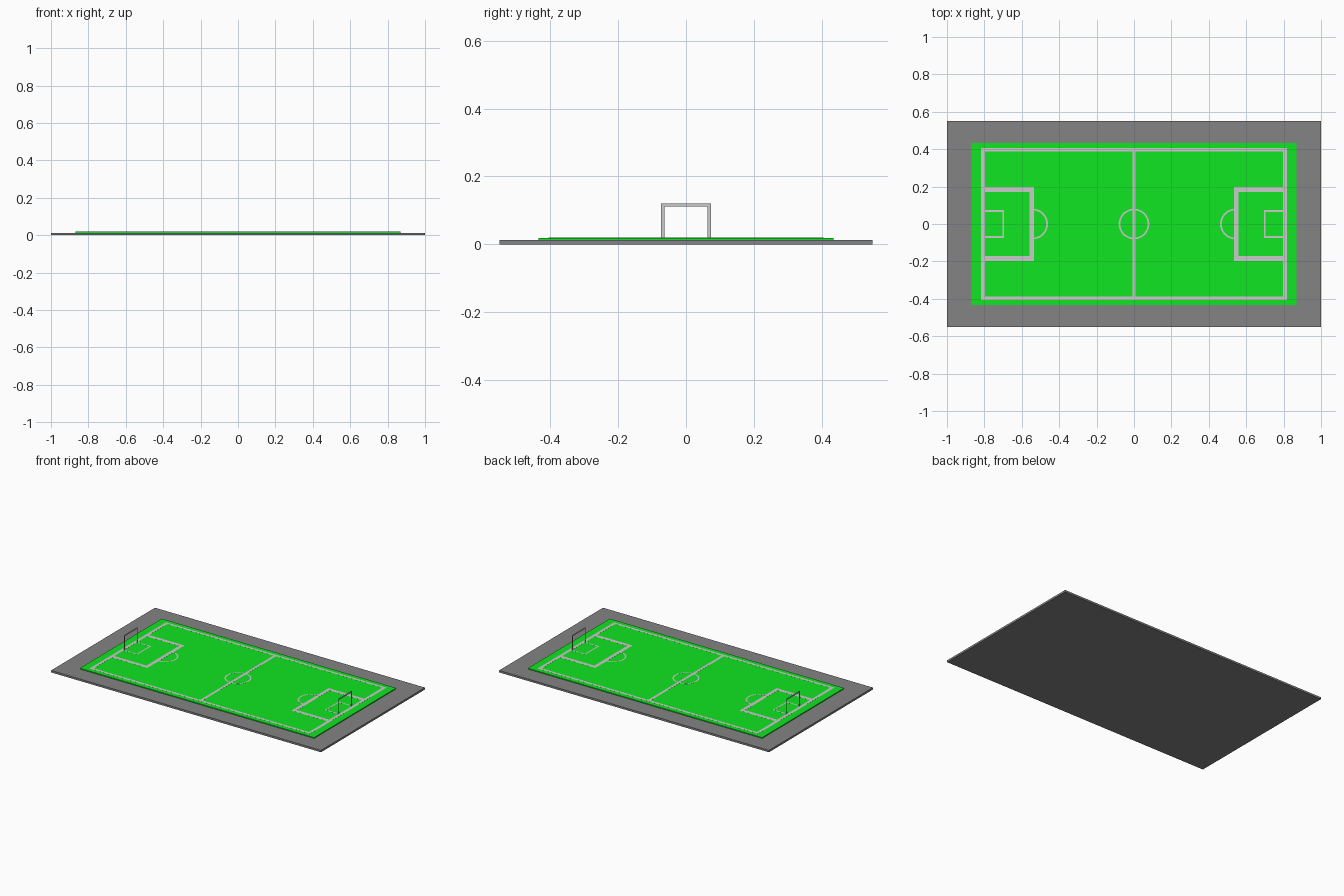
import bpy, bmesh, math
from mathutils import Vector

if "Cube" in bpy.data.objects:
    bpy.data.objects.remove(bpy.data.objects["Cube"])

BASE_TOP, TURF_TOP, LINE_TOP = 0.013, 0.0192, 0.0195


def material(name, rgb):
    m = bpy.data.materials.new(name)
    m.diffuse_color = (*rgb, 1)
    m.use_nodes = True
    m.node_tree.nodes["Principled BSDF"].inputs["Base Color"].default_value = m.diffuse_color
    return m


def slab(name, hx, hy, z0, z1, mat=None):
    bpy.ops.mesh.primitive_cube_add(size=1, location=(0, 0, (z0 + z1) / 2))
    ob = bpy.context.object
    ob.name = name
    ob.scale = (2 * hx, 2 * hy, z1 - z0)
    bpy.ops.object.transform_apply(location=True, rotation=False, scale=True)
    if mat:
        ob.data.materials.append(mat)
    return ob


def band(name, outer, inner, push, closed=False, mirror=False):
    """Solid strip between two matching outlines, extruded along push."""
    bm = bmesh.new()
    a = [bm.verts.new(p) for p in outer]
    b = [bm.verts.new(p) for p in inner]
    n = len(a)
    for i in range(n if closed else n - 1):
        j = (i + 1) % n
        bm.faces.new((a[i], a[j], b[j], b[i]))
    ext = bmesh.ops.extrude_face_region(bm, geom=bm.faces[:], use_keep_orig=True)
    moved = [g for g in ext["geom"] if isinstance(g, bmesh.types.BMVert)]
    bmesh.ops.translate(bm, vec=Vector(push), verts=moved)
    bmesh.ops.recalc_face_normals(bm, faces=bm.faces[:])
    me = bpy.data.meshes.new(name)
    bm.to_mesh(me)
    bm.free()
    ob = bpy.data.objects.new(name, me)
    bpy.context.collection.objects.link(ob)
    if mirror:
        mod = ob.modifiers.new("both_ends", "MIRROR")
        mod.use_mirror_merge = False
    return ob


UP = (0, 0, LINE_TOP - TURF_TOP)


def rect(hx, hy):
    return [(x, y, TURF_TOP) for x, y in ((hx, hy), (-hx, hy), (-hx, -hy), (hx, -hy))]


def area(x_goal, x_front, hy):
    return [(x, y, TURF_TOP) for x, y in
            ((x_goal, hy), (x_front, hy), (x_front, -hy), (x_goal, -hy))]


def arc(cx, r, start, end, n):
    return [(cx + r * math.cos(t), r * math.sin(t), TURF_TOP)
            for t in (start + (end - start) * i / n for i in range(n + 1))]


# Ground slab and turf
slab("ground_slab", 1.0, 0.55, 0, BASE_TOP, material("dark_grey", (0.228, 0.228, 0.228)))
slab("turf", 0.868, 0.434, BASE_TOP, TURF_TOP, material("green", (0.005, 0.79, 0.016)))

# Boundary, halfway line and centre circle
band("boundary_line", rect(0.817, 0.405), rect(0.797, 0.388), UP, closed=True)
slab("halfway_line", 0.009, 0.388, TURF_TOP, LINE_TOP)
band("centre_circle", arc(0, 0.082, 0, math.tau, 48)[:-1],
     arc(0, 0.073, 0, math.tau, 48)[:-1], UP, closed=True)

# Penalty areas, goal areas and arcs at both ends
band("penalty_area_line", area(0.797, 0.534, 0.197), area(0.797, 0.558, 0.172), UP, mirror=True)
band("goal_area_line", area(0.797, 0.694, 0.074), area(0.797, 0.703, 0.065), UP, mirror=True)
band("penalty_arc", arc(0.542, 0.082, math.radians(95), math.radians(265), 24),
     arc(0.542, 0.073, math.radians(95), math.radians(265), 24), UP, mirror=True)


# Goal frames: two thin posts and a crossbar
def goal(hy, top):
    return [(0.794, y, z) for y, z in
            ((-hy, TURF_TOP), (-hy, top), (hy, top), (hy, TURF_TOP))]


band("goal_frame", goal(0.073, 0.121), goal(0.064, 0.111), (0.001, 0, 0), mirror=True)
